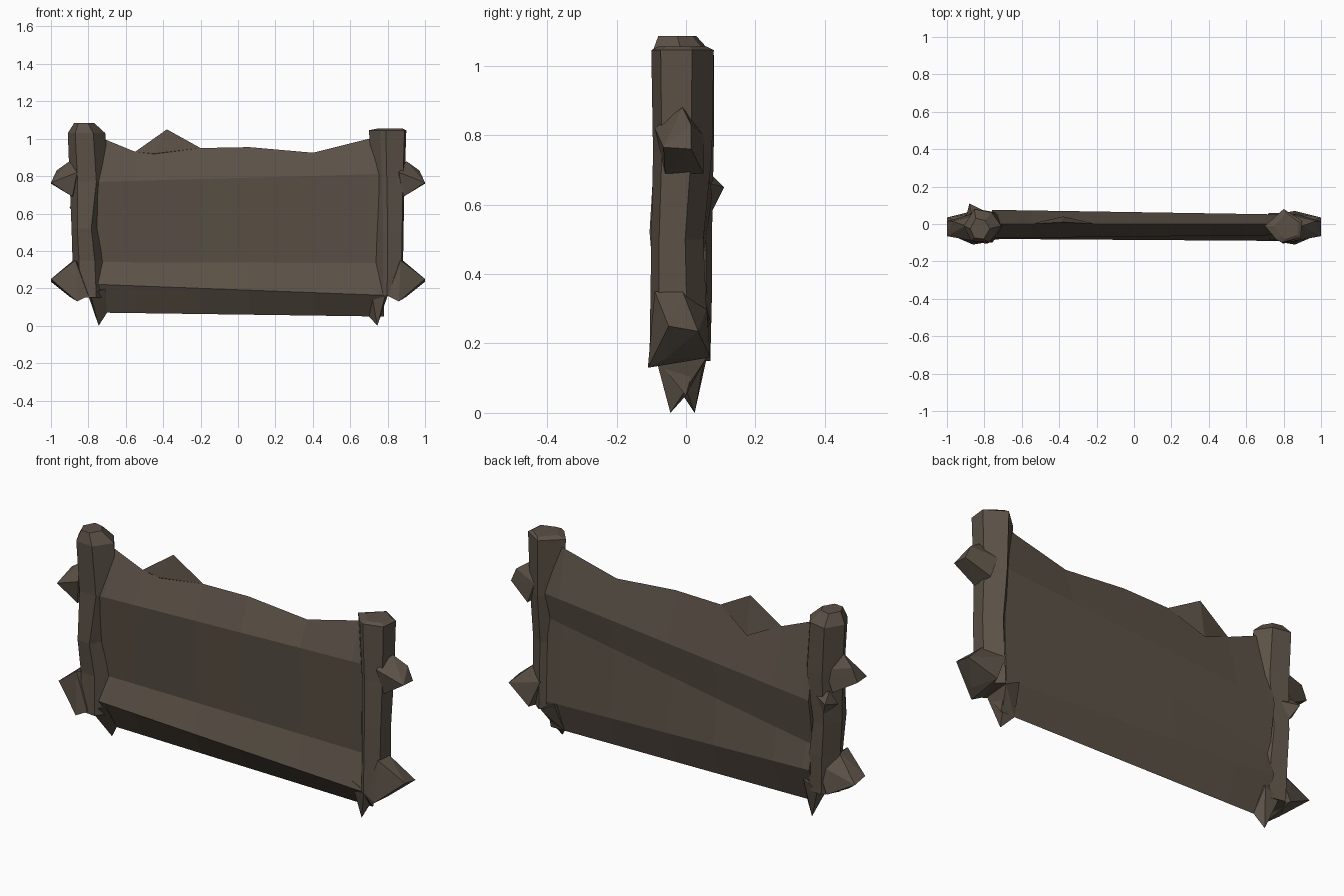
import bpy, bmesh

if "Cube" in bpy.data.objects:
    bpy.data.objects.remove(bpy.data.objects["Cube"])

wood = bpy.data.materials.new("weathered_wood")
wood.diffuse_color = (0.105, 0.083, 0.062, 1)
wood.use_nodes = True
wood.node_tree.nodes["Principled BSDF"].inputs["Base Color"].default_value = wood.diffuse_color


def finish(name, bm):
    bmesh.ops.recalc_face_normals(bm, faces=bm.faces)
    mesh = bpy.data.meshes.new(name)
    bm.to_mesh(mesh)
    bm.free()
    mesh.materials.append(wood)
    obj = bpy.data.objects.new(name, mesh)
    bpy.context.collection.objects.link(obj)
    return obj


def loft(name, rings):
    """Skin a list of equal-length point rings and cap both ends."""
    bm = bmesh.new()
    vs = [[bm.verts.new(p) for p in ring] for ring in rings]
    n = len(vs[0])
    for a, b in zip(vs, vs[1:]):
        for i in range(n):
            j = (i + 1) % n
            bm.faces.new((a[i], a[j], b[j], b[i]))
    bm.faces.new(vs[0])
    bm.faces.new(vs[-1])
    return finish(name, bm)


def hull(name, points):
    """Faceted chunk from the convex hull of a few points."""
    bm = bmesh.new()
    for p in points:
        bm.verts.new(p)
    res = bmesh.ops.convex_hull(bm, input=bm.verts)
    junk = {g for g in res["geom_interior"] + res["geom_unused"]
            if isinstance(g, bmesh.types.BMVert)}
    bmesh.ops.delete(bm, geom=list(junk), context='VERTS')
    return finish(name, bm)


# Hewn panel: one cross-section (y, z) at each end, blended along x, ragged top
left = [(0, 0.07), (-0.08, 0.22), (-0.03, 0.34), (-0.075, 0.77), (0, 0),
        (0.075, 0.63), (0.04, 0.39), (0.07, 0.26)]
right = [(0, 0.05), (-0.09, 0.165), (-0.035, 0.335), (-0.06, 0.81), (0, 0),
         (0.052, 0.76), (0.025, 0.62), (0.04, 0.2)]
top = [(-0.76, 1.02), (-0.72, 1.0), (-0.55, 0.93), (-0.2, 0.95), (0.06, 0.955),
       (0.4, 0.925), (0.7, 1.0), (0.78, 1.04)]
rings = []
for x, tz in top:
    t = (x + 0.72) / 1.44
    ring = [(x, a[0] + (b[0] - a[0]) * t, a[1] + (b[1] - a[1]) * t)
            for a, b in zip(left, right)]
    ring[4] = (x, 0.0, tz)
    rings.append(ring)
loft("panel", rings)

# Splinter on the panel's top edge
hull("top_splinter", [(-0.55, 0.0, 0.93), (-0.2, 0.0, 0.95), (-0.38, 0.01, 1.05),
                      (-0.38, 0.04, 0.85), (-0.45, -0.01, 0.92)])

# Posts: hexagonal rings given as (z, x0, x1, y0, y1)
HEX_L = [(0, 0.5), (0.28, 1), (0.75, 0.9), (1, 0.5), (0.68, 0), (0.2, 0.05)]
HEX_R = [(0, 0.5), (0.5, 1), (1, 0.65), (0.95, 0.15), (0.45, 0), (0.3, 0.1)]


def post(name, shape, levels):
    loft(name, [[(x0 + (x1 - x0) * u, y0 + (y1 - y0) * v, z) for u, v in shape]
                for z, x0, x1, y0, y1 in levels])


post("left_post", HEX_L, [
    (0.15, -0.88, -0.70, -0.10, 0.07), (0.35, -0.885, -0.71, -0.09, 0.075),
    (0.52, -0.89, -0.735, -0.105, 0.075), (0.77, -0.90, -0.69, -0.09, 0.08),
    (1.03, -0.91, -0.71, -0.10, 0.08), (1.085, -0.875, -0.77, -0.08, 0.03)])
post("right_post", HEX_R, [
    (0.16, 0.73, 0.88, -0.105, 0.065), (0.5, 0.73, 0.885, -0.10, 0.05),
    (0.75, 0.72, 0.89, -0.095, 0.075), (1.045, 0.70, 0.90, -0.10, 0.08),
    (1.055, 0.75, 0.88, -0.08, 0.06)])

# Pointed feet under the posts
for name, s, fy, bz in (("left_foot", -1, 0.025, 0.07), ("right_foot", 1, -0.045, 0.05)):
    hull(name, [(s * 0.745, fy, 0.0), (s * 0.70, 0.0, bz), (s * 0.79, -0.09, 0.17),
                (s * 0.71, -0.08, 0.2), (s * 0.80, 0.06, 0.16), (s * 0.72, 0.06, 0.2)])

# Broken rail ends sticking out through the posts
for name, s in (("left_upper_rail_end", -1), ("right_upper_rail_end", 1)):
    hull(name, [(s * 0.86, -0.09, 0.82), (s * 0.90, -0.01, 0.88), (s * 0.97, 0.015, 0.83),
                (s, 0.015, 0.76), (s, -0.065, 0.765), (s * 0.88, 0.05, 0.69),
                (s * 0.885, -0.06, 0.69), (s * 0.84, 0.05, 0.8)])
for name, s in (("left_lower_rail_end", -1), ("right_lower_rail_end", 1)):
    hull(name, [(s * 0.87, -0.09, 0.35), (s * 0.88, -0.01, 0.35), (s, 0.035, 0.235),
                (s, -0.05, 0.25), (s * 0.90, -0.06, 0.155), (s * 0.86, 0.07, 0.16),
                (s * 0.86, -0.11, 0.13), (s * 0.80, -0.10, 0.16), (s * 0.80, 0.06, 0.3)])

# Knot on the back of the left post
hull("back_knot", [(-0.88, 0.11, 0.65), (-0.84, 0.07, 0.57), (-0.90, 0.03, 0.63),
                   (-0.80, 0.07, 0.66), (-0.87, 0.06, 0.70)])

# Centre the whole thing on the ground
bpy.context.view_layer.update()
pts = [v.co for o in bpy.context.collection.objects for v in o.data.vertices]
mid = [(min(p[i] for p in pts) + max(p[i] for p in pts)) / 2 for i in range(2)]
for o in bpy.context.collection.objects:
    o.location = (-mid[0], -mid[1], -min(p[2] for p in pts))
